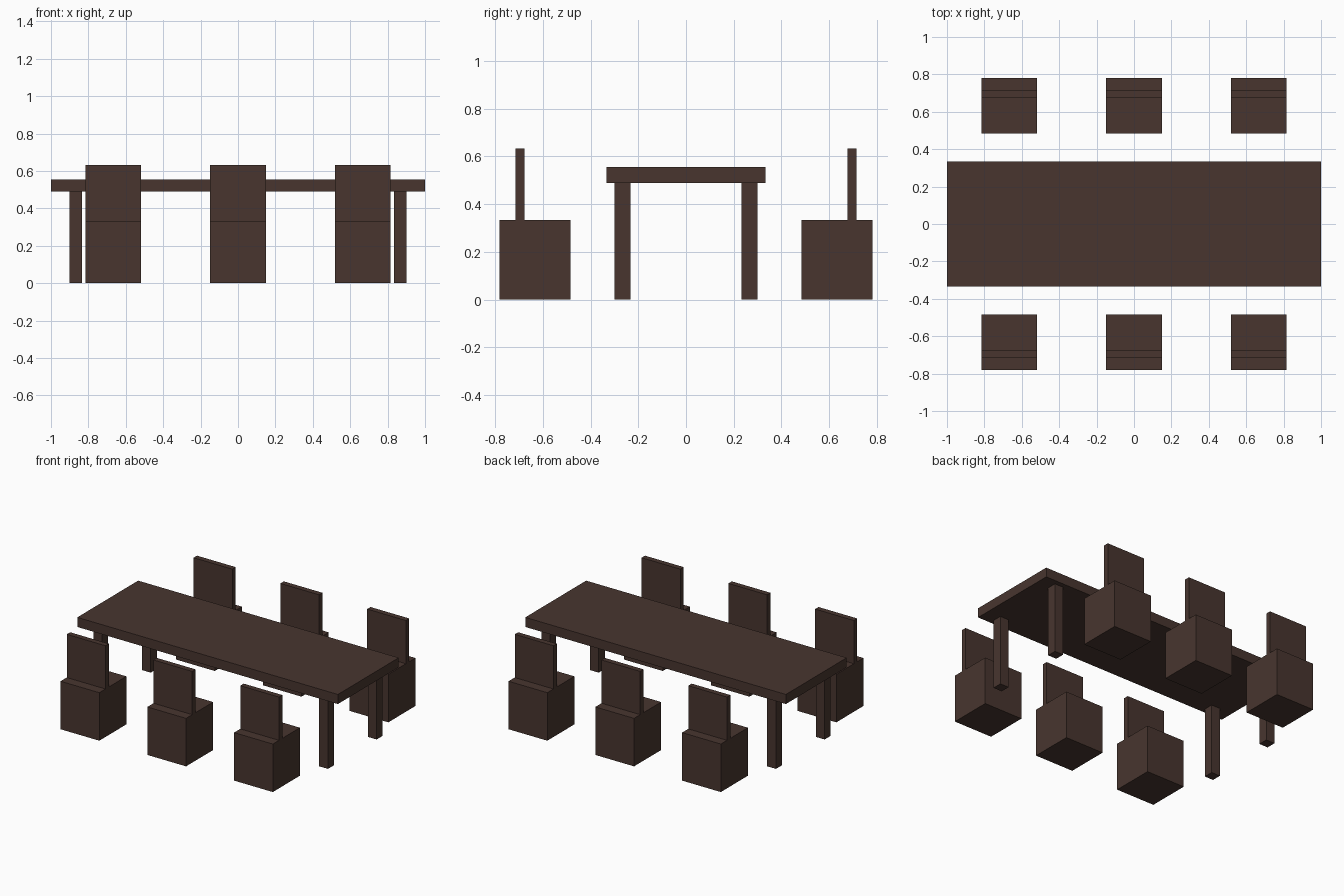
import bpy

if "Cube" in bpy.data.objects:
    bpy.data.objects.remove(bpy.data.objects["Cube"])

wood = bpy.data.materials.new("dark_wood")
wood.diffuse_color = (0.065, 0.036, 0.028, 1.0)
wood.use_nodes = True
wood.node_tree.nodes["Principled BSDF"].inputs["Base Color"].default_value = wood.diffuse_color


def box(name, center, size):
    """Axis-aligned box with its real dimensions stored in the mesh."""
    bpy.ops.mesh.primitive_cube_add(size=1, location=center)
    obj = bpy.context.object
    obj.name = name
    obj.scale = size
    bpy.ops.object.transform_apply(location=False, rotation=False, scale=True)
    obj.data.materials.append(wood)
    return obj


TOP_BOTTOM, TOP_THICK = 0.489, 0.0665
SEAT, SEAT_H = 0.297, 0.333
BACK_H, BACK_THICK = 0.30, 0.037

# Table top
box("table_top", (0, 0, TOP_BOTTOM + TOP_THICK / 2), (2.0, 0.667, TOP_THICK))

# Four table legs
for sx, side in ((-1, "left"), (1, "right")):
    for sy, end in ((-1, "front"), (1, "back")):
        box(f"table_leg_{end}_{side}",
            (sx * 0.867, sy * 0.267, TOP_BOTTOM / 2),
            (0.067, 0.067, TOP_BOTTOM))

# Three chairs along each long side: block seat with an upright backrest
for sy, row in ((-1, "front"), (1, "back")):
    for x, place in ((-0.666, "left"), (0, "middle"), (0.666, "right")):
        box(f"chair_seat_{row}_{place}",
            (x, sy * 0.633, SEAT_H / 2), (SEAT, SEAT, SEAT_H))
        box(f"chair_backrest_{row}_{place}",
            (x, sy * 0.6955, SEAT_H + BACK_H / 2), (SEAT, BACK_THICK, BACK_H))
